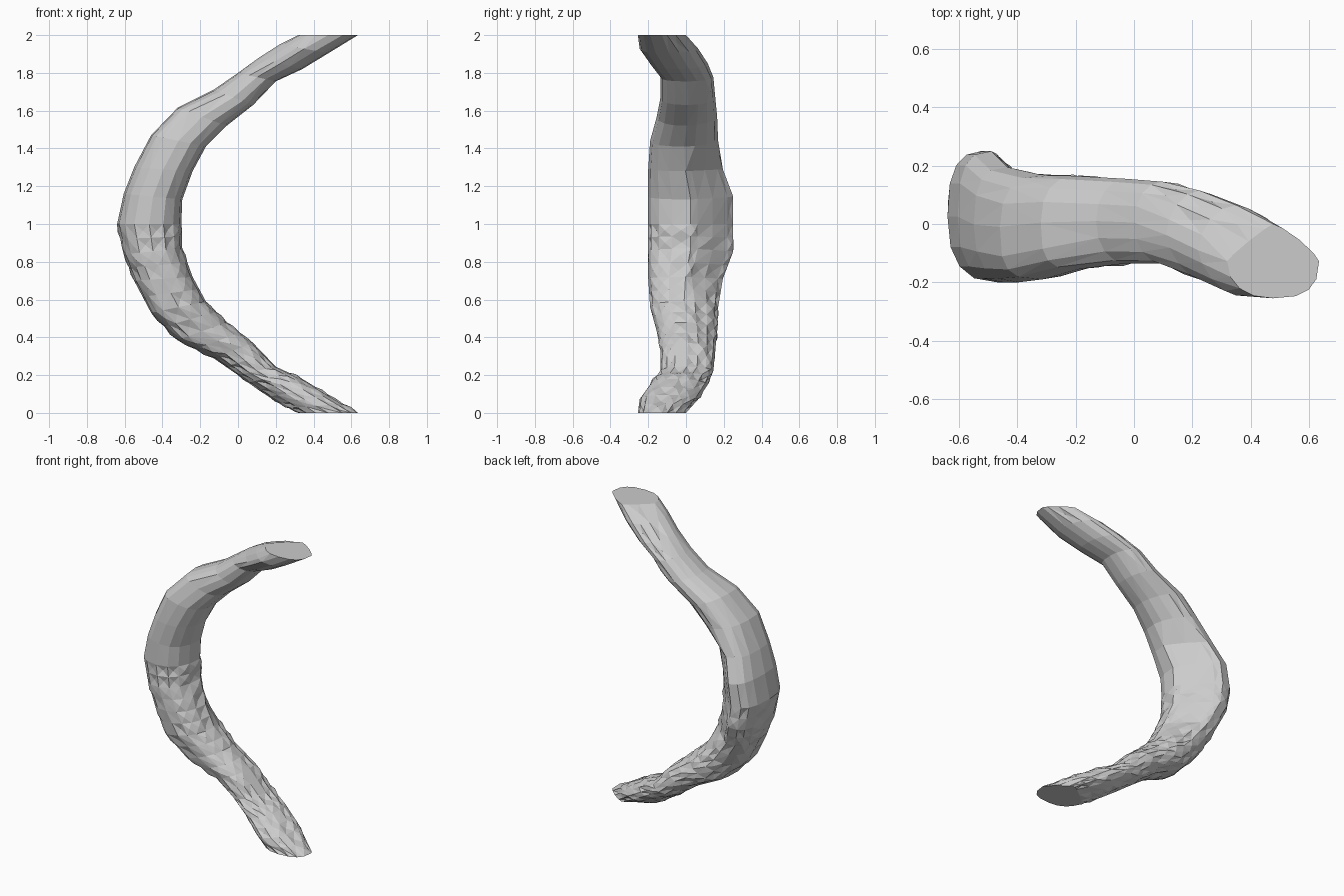
import bpy, bmesh, math, random
from mathutils import Vector

if "Cube" in bpy.data.objects:
    bpy.data.objects.remove(bpy.data.objects["Cube"])

random.seed(4)
SIDES = 16

# Corner roundness per quadrant (inner-back, outer-back, outer-front, inner-front):
# below 1 is boxy, 1 is oval, 2 is cut straight across; last value leans the back outward
BEND = (1.9, 0.7, 0.8, 0.85, 0.04)
ELBOW = (1.2, 0.85, 0.6, 0.85, 0.01)
ARM = (1.0, 0.95, 0.95, 0.8, 0)
NECK = (1.1, 1.1, 1.3, 0.8, 0)
TIP = (1.6, 1.8, 0.9, 0.75, 0)

# Upper-half stations: outer x, outer z, inner x, inner z, front y, back y, roundness
STATIONS = [
    (-0.64, 1.00, -0.30, 1.00, -0.20, 0.25, BEND),
    (-0.605, 1.16, -0.295, 1.13, -0.20, 0.25, BEND),
    (-0.55, 1.30, -0.24, 1.28, -0.20, 0.195, BEND),
    (-0.46, 1.47, -0.17, 1.41, -0.19, 0.17, ELBOW),
    (-0.32, 1.615, -0.06, 1.52, -0.155, 0.165, ELBOW),
    (-0.13, 1.71, 0.08, 1.63, -0.135, 0.155, ARM),
    (0.00, 1.80, 0.20, 1.755, -0.135, 0.145, ARM),
    (0.11, 1.88, 0.34, 1.82, -0.19, 0.115, NECK),
    (0.22, 1.95, 0.48, 1.905, -0.245, 0.065, NECK),
    (0.32, 2.00, 0.635, 2.00, -0.255, 0.00, TIP),
]


def ring(st, mirrored=False):
    """Oval with per-corner roundness spanning the outer and inner edges."""
    ox, oz, ix, iz, y0, y1, shape = st
    outer, inner = Vector((ox, 0, oz)), Vector((ix, 0, iz))
    mid, half = (outer + inner) / 2, (inner - outer) / 2
    points = []
    for i in range(SIDES):
        a = math.tau * i / SIDES
        power = shape[i * 4 // SIDES]
        c, s = (math.copysign(abs(v) ** power, v) for v in (math.cos(a), math.sin(a)))
        p = mid + half * c
        p.x -= shape[4] * max(s, 0) * (1 - abs(c))
        p.y = (y0 + y1) / 2 + (y1 - y0) / 2 * s
        if mirrored:
            p.z = 2 - p.z
        points.append(p)
    return points


# Curved bar: mirrored lower half with doubled rings, then the upper half
upper = [ring(s) for s in STATIONS]
mirror = [ring(s, True) for s in STATIONS[::-1]]
lower = []
for r0, r1 in zip(mirror, mirror[1:]):
    lower += [r0, [(a + b) / 2 for a, b in zip(r0, r1)]]

bm = bmesh.new()
rings = [[bm.verts.new(p) for p in r] for r in lower + upper]
for r0, r1 in zip(rings, rings[1:]):
    for i in range(SIDES):
        j = (i + 1) % SIDES
        bm.faces.new((r0[i], r0[j], r1[j], r1[i]))

# Flat end caps
bm.faces.new(rings[0][::-1])
bm.faces.new(rings[-1])
bmesh.ops.recalc_face_normals(bm, faces=bm.faces)


def chip(faces, low, high):
    """Split faces into triangles around a slightly raised or sunken point."""
    for v in bmesh.ops.poke(bm, faces=faces)["verts"]:
        v.normal_update()
        v.co += v.normal * random.uniform(low, high)
        v.co.z = min(max(v.co.z, 0), 2)


# Rough, chipped facets on the lower half, a few along the back of the upper half
quads = [f for f in bm.faces if len(f.verts) == 4]
chip([f for f in quads if f.calc_center_median().z < 1], -0.012, 0.012)
quads = [f for f in bm.faces if len(f.verts) == 4]
chip([f for f in quads if f.normal.y > 0.3 and random.random() < 0.4], -0.01, 0.008)
bmesh.ops.triangulate(bm, faces=[f for f in bm.faces if len(f.verts) > 3])

mesh = bpy.data.meshes.new("curved_bar")
bm.to_mesh(mesh)
bm.free()
bar = bpy.data.objects.new("curved_bar", mesh)
bpy.context.collection.objects.link(bar)
